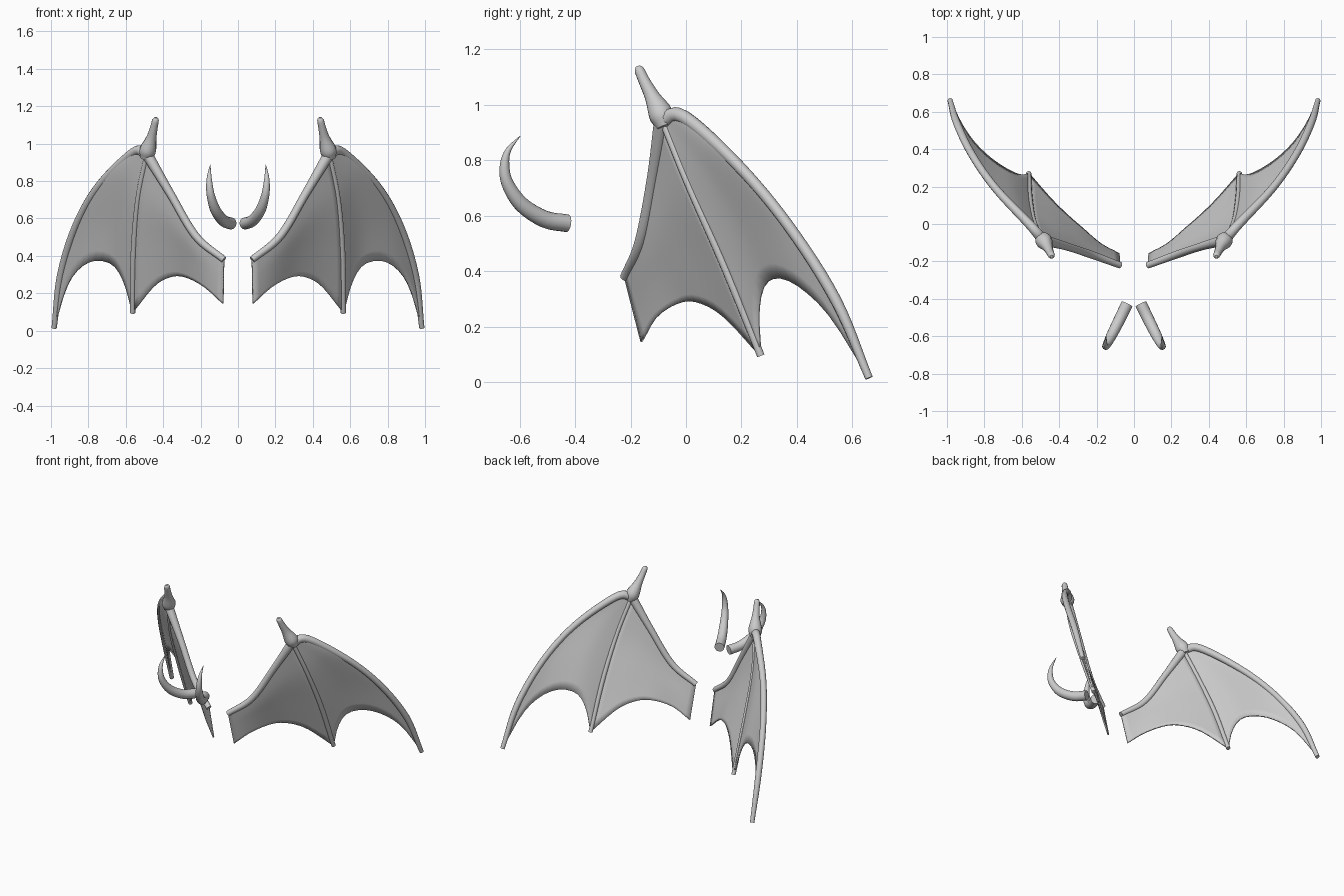
import bpy, bmesh, math
from mathutils import Vector

if "Cube" in bpy.data.objects:
    bpy.data.objects.remove(bpy.data.objects["Cube"])


def sample(pts, t):
    # Catmull-Rom point at t (0..1) through a list of tuples of any size
    n = len(pts) - 1
    i = min(int(t * n), n - 1)
    f = t * n - i
    p = [Vector(q) for q in pts]
    b, c = p[i], p[i + 1]
    a = p[i - 1] if i > 0 else b * 2 - c
    d = p[i + 2] if i + 2 <= n else c * 2 - b
    return 0.5 * (b * 2 + (c - a) * f + (a * 2 - b * 5 + c * 4 - d) * f * f
                  + (b * 3 - a - c * 3 + d) * f ** 3)


def finish(bm, name):
    bmesh.ops.recalc_face_normals(bm, faces=bm.faces)
    me = bpy.data.meshes.new(name)
    bm.to_mesh(me)
    bm.free()
    ob = bpy.data.objects.new(name, me)
    bpy.context.collection.objects.link(ob)
    bpy.ops.object.select_all(action='DESELECT')
    bpy.context.view_layer.objects.active = ob
    ob.select_set(True)
    bpy.ops.object.shade_smooth_by_angle(angle=math.radians(40))
    ob.modifiers.new("mirror", 'MIRROR')
    return ob


def tube(name, pts, sides=12, steps=20):
    # pts: (x, y, z, radius)
    bm = bmesh.new()
    smp = [sample(pts, k / steps) for k in range(steps + 1)]
    pos = [s.to_3d() for s in smp]
    side, prev = None, None
    for k, p in enumerate(pos):
        tan = (pos[min(k + 1, steps)] - pos[max(k - 1, 0)]).normalized()
        side = tan.orthogonal() if side is None else side - tan * side.dot(tan)
        side.normalize()
        up = tan.cross(side)
        r = max(smp[k][3], 0.001)
        ring = []
        for j in range(sides):
            a = 2 * math.pi * j / sides
            ring.append(bm.verts.new(p + (side * math.cos(a) + up * math.sin(a)) * r))
        if prev:
            for j in range(sides):
                q = (j + 1) % sides
                bm.faces.new((prev[j], prev[q], ring[q], ring[j]))
        else:
            bm.faces.new(ring[::-1])
        prev = ring
    bm.faces.new(prev)
    return finish(bm, name)


def membrane(name, left, right, top, bottom, nu=16, nv=16):
    # Coons patch: left/right run downwards, top/bottom run left to right
    def pt(u, v):
        l, r = sample(left, v).to_3d(), sample(right, v).to_3d()
        t, b = sample(top, u).to_3d(), sample(bottom, u).to_3d()
        c = [sample(s, e).to_3d() for s in (left, right) for e in (0, 1)]
        return (l.lerp(r, u) + t.lerp(b, v)
                - c[0].lerp(c[1], v).lerp(c[2].lerp(c[3], v), u))
    bm = bmesh.new()
    g = [[bm.verts.new(pt(i / nu, j / nv)) for i in range(nu + 1)] for j in range(nv + 1)]
    for j in range(nv):
        for i in range(nu):
            bm.faces.new((g[j][i], g[j][i + 1], g[j + 1][i + 1], g[j + 1][i]))
    bmesh.ops.remove_doubles(bm, verts=bm.verts, dist=1e-5)
    ob = finish(bm, name)
    sol = ob.modifiers.new("thickness", 'SOLIDIFY')
    sol.thickness, sol.offset = 0.01, 0
    return ob


# Wing bone paths
joint = (0.487, -0.085, 0.945, 0.03)
arm = [(0.075, -0.22, 0.38, 0.018), (0.225, -0.165, 0.505, 0.021),
       (0.36, -0.12, 0.73, 0.022), joint]
lead = [joint, (0.556, -0.005, 0.955, 0.025), (0.74, 0.19, 0.78, 0.021),
        (0.866, 0.37, 0.564, 0.02), (0.948, 0.54, 0.297, 0.02), (0.983, 0.66, 0.015, 0.014)]
mid = [joint[:3] + (0.014,), (0.535, 0.0125, 0.705, 0.014),
       (0.558, 0.139, 0.42, 0.016), (0.563, 0.27, 0.095, 0.014)]
tube("wing_arm", arm)
tube("wing_leading_finger", lead, steps=30)
tube("wing_middle_finger", mid)

# Thumb claw flaring into the joint
tube("wing_thumb", [(0.495, -0.075, 0.92, 0.03), (0.482, -0.09, 0.965, 0.045),
                    (0.463, -0.122, 1.03, 0.028), (0.45, -0.15, 1.085, 0.021),
                    (0.441, -0.168, 1.125, 0.018), (0.44, -0.174, 1.14, 0.008)])

# Membranes with scalloped lower edges
root = [arm[0][:3], (0.08, -0.16, 0.145)]
inner_edge = [root[1], (0.18, -0.106, 0.235), (0.28, -0.02, 0.287), (0.36, 0.05, 0.287),
              (0.45, 0.14, 0.235), mid[-1][:3]]
outer_edge = [mid[-1][:3], (0.605, 0.262, 0.25), (0.665, 0.284, 0.35), (0.76, 0.345, 0.375),
              (0.85, 0.43, 0.33), (0.92, 0.53, 0.225), lead[-1][:3]]
membrane("inner_membrane", root, mid, arm, inner_edge)
membrane("outer_membrane", mid, lead, [joint, joint], outer_edge)

# Curved horns
tube("horn", [(0.037, -0.428, 0.573, 0.032), (0.077, -0.51, 0.588, 0.031),
              (0.119, -0.594, 0.642, 0.028), (0.145, -0.645, 0.72, 0.022),
              (0.153, -0.654, 0.785, 0.017), (0.153, -0.64, 0.838, 0.01),
              (0.148, -0.598, 0.888, 0.001)], sides=16, steps=24)
